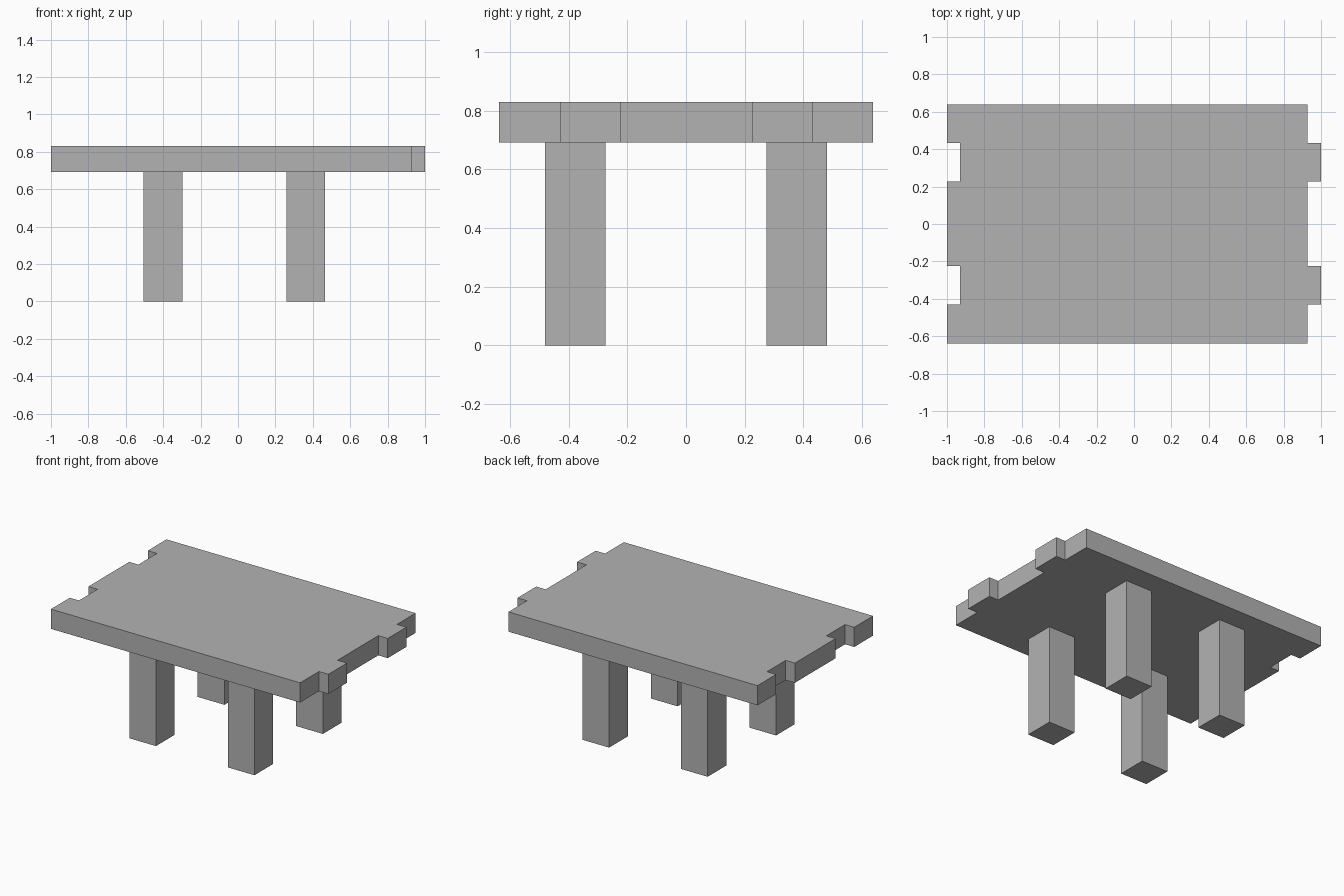
import bpy
import bmesh

cube = bpy.data.objects.get("Cube")
if cube:
    bpy.data.objects.remove(cube, do_unlink=True)

grey = bpy.data.materials.new("plain grey")
grey.use_nodes = True
colour = (0.45, 0.45, 0.45, 1)
grey.diffuse_color = colour
grey.node_tree.nodes["Principled BSDF"].inputs["Base Color"].default_value = colour


def prism(name, outline, bottom, top):
    """Extrude a flat outline upwards into a solid part."""
    bm = bmesh.new()
    face = bm.faces.new([bm.verts.new((x, y, bottom)) for x, y in outline])
    raised = bmesh.ops.extrude_face_region(bm, geom=[face])["geom"]
    verts = [v for v in raised if isinstance(v, bmesh.types.BMVert)]
    bmesh.ops.translate(bm, verts=verts, vec=(0, 0, top - bottom))
    bmesh.ops.recalc_face_normals(bm, faces=bm.faces[:])
    mesh = bpy.data.meshes.new(name)
    bm.to_mesh(mesh)
    bm.free()
    mesh.materials.append(grey)
    obj = bpy.data.objects.new(name, mesh)
    bpy.context.collection.objects.link(obj)
    return obj


def stepped_edge(edge_x, step_x):
    """One end of the top, front to back, stepping to step_x at each joint."""
    points = [(edge_x, -HALF_DEPTH)]
    for near, far in JOINTS:
        points += [(edge_x, near), (step_x, near), (step_x, far), (edge_x, far)]
    return points + [(edge_x, HALF_DEPTH)]


# Table top: tabs on the left end, matching notches on the right end
HALF_DEPTH = 0.638
UNDERSIDE = 0.692
JOINTS = [(-0.43, -0.224), (0.226, 0.432)]
outline = stepped_edge(0.927, 1.0) + stepped_edge(-1.0, -0.929)[::-1]
prism("table_top", outline, UNDERSIDE, 0.83)

# Four square legs
LEG = 0.103
for side, x in (("right", -0.401), ("left", 0.361)):
    for end, y in (("front", -0.378), ("back", 0.378)):
        square = [(x - LEG, y - LEG), (x + LEG, y - LEG),
                  (x + LEG, y + LEG), (x - LEG, y + LEG)]
        prism(f"{end}_{side}_leg", square, 0, UNDERSIDE)
